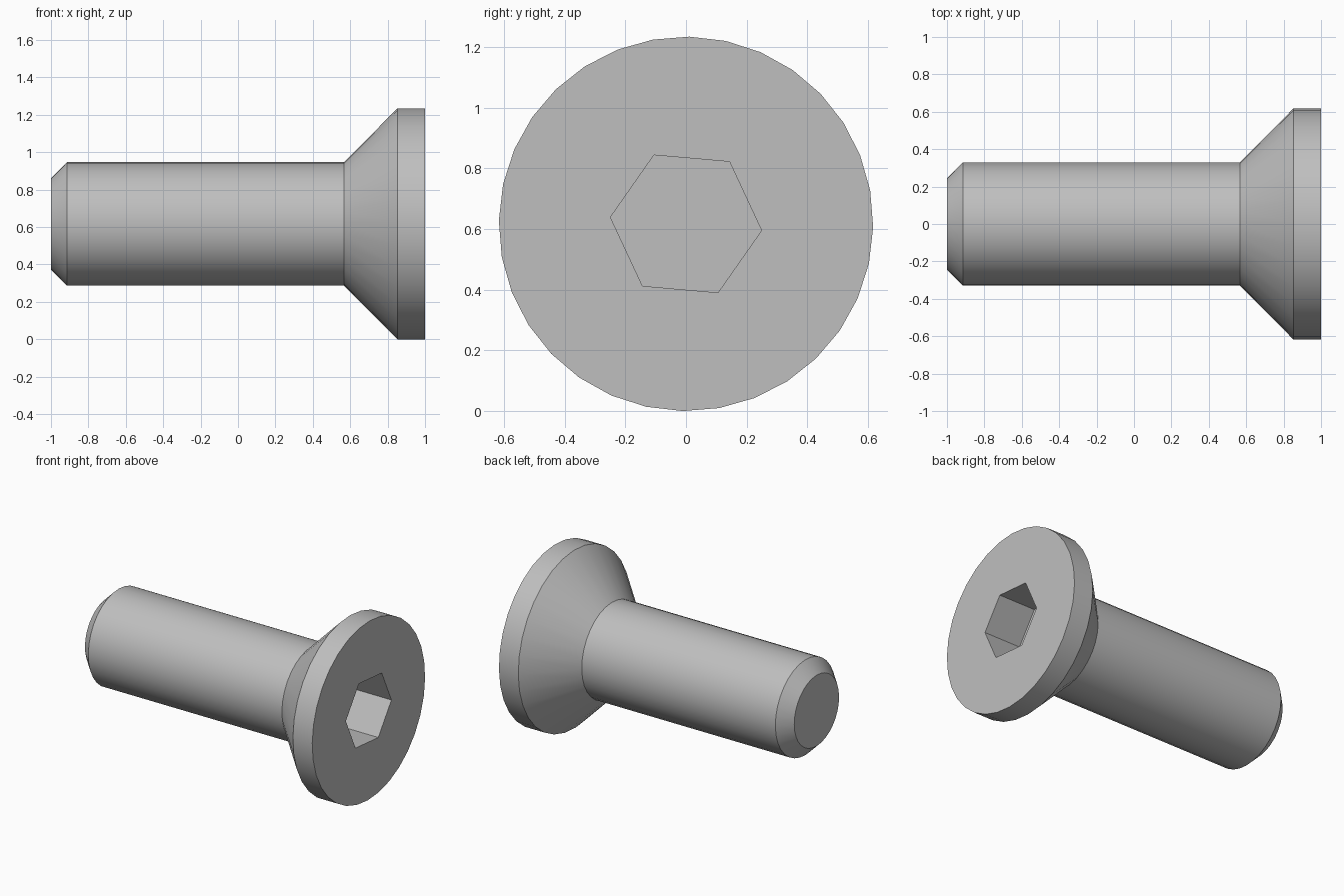
import bpy
import bmesh
from math import cos, sin, radians, tau

cube = bpy.data.objects.get("Cube")
if cube:
    bpy.data.objects.remove(cube, do_unlink=True)

AXIS_Z = 0.617
SIDES = 32

steel = bpy.data.materials.new("grey_steel")
steel.use_nodes = True
colour = (0.52, 0.52, 0.52, 1)
steel.diffuse_color = colour
steel.node_tree.nodes["Principled BSDF"].inputs["Base Color"].default_value = colour

bm = bmesh.new()


def ring(x, radius, sides, turn):
    """Closed loop of vertices around the screw axis."""
    angles = [radians(turn) + tau * i / sides for i in range(sides)]
    return [bm.verts.new((x, radius * cos(a), AXIS_Z + radius * sin(a))) for a in angles]


def skin(a, b):
    """Wall of quads between two matching loops."""
    n = len(a)
    for i in range(n):
        j = (i + 1) % n
        bm.faces.new((a[i], a[j], b[j], b[i]))


def loop_edges(loop):
    edges = []
    for i, v in enumerate(loop):
        pair = (v, loop[(i + 1) % len(loop)])
        edges.append(bm.edges.get(pair) or bm.edges.new(pair))
    return edges


# Chamfered tip, shank, countersunk cone and head rim
profile = [(-1, 0.245), (-0.915, 0.33), (0.567, 0.33), (0.852, 0.617), (1, 0.617)]
rings = [ring(x, r, SIDES, -1) for x, r in profile]
for a, b in zip(rings, rings[1:]):
    skin(a, b)
bm.faces.new(rings[0])

# Hexagonal socket with a flat floor
mouth = ring(1, 0.25, 6, -5)
floor = ring(0.72, 0.25, 6, -5)
skin(mouth, floor)
bm.faces.new(floor)

# Flat head face around the socket
bmesh.ops.triangle_fill(bm, use_beauty=True,
                        edges=loop_edges(rings[-1]) + loop_edges(mouth))
bmesh.ops.recalc_face_normals(bm, faces=bm.faces)

mesh = bpy.data.meshes.new("countersunk_screw")
bm.to_mesh(mesh)
bm.free()
mesh.materials.append(steel)
screw = bpy.data.objects.new("countersunk_screw", mesh)
bpy.context.collection.objects.link(screw)

# Smooth round walls, sharp rims and socket corners
bpy.ops.object.select_all(action="DESELECT")
screw.select_set(True)
bpy.context.view_layer.objects.active = screw
bpy.ops.object.shade_smooth_by_angle(angle=radians(30))
